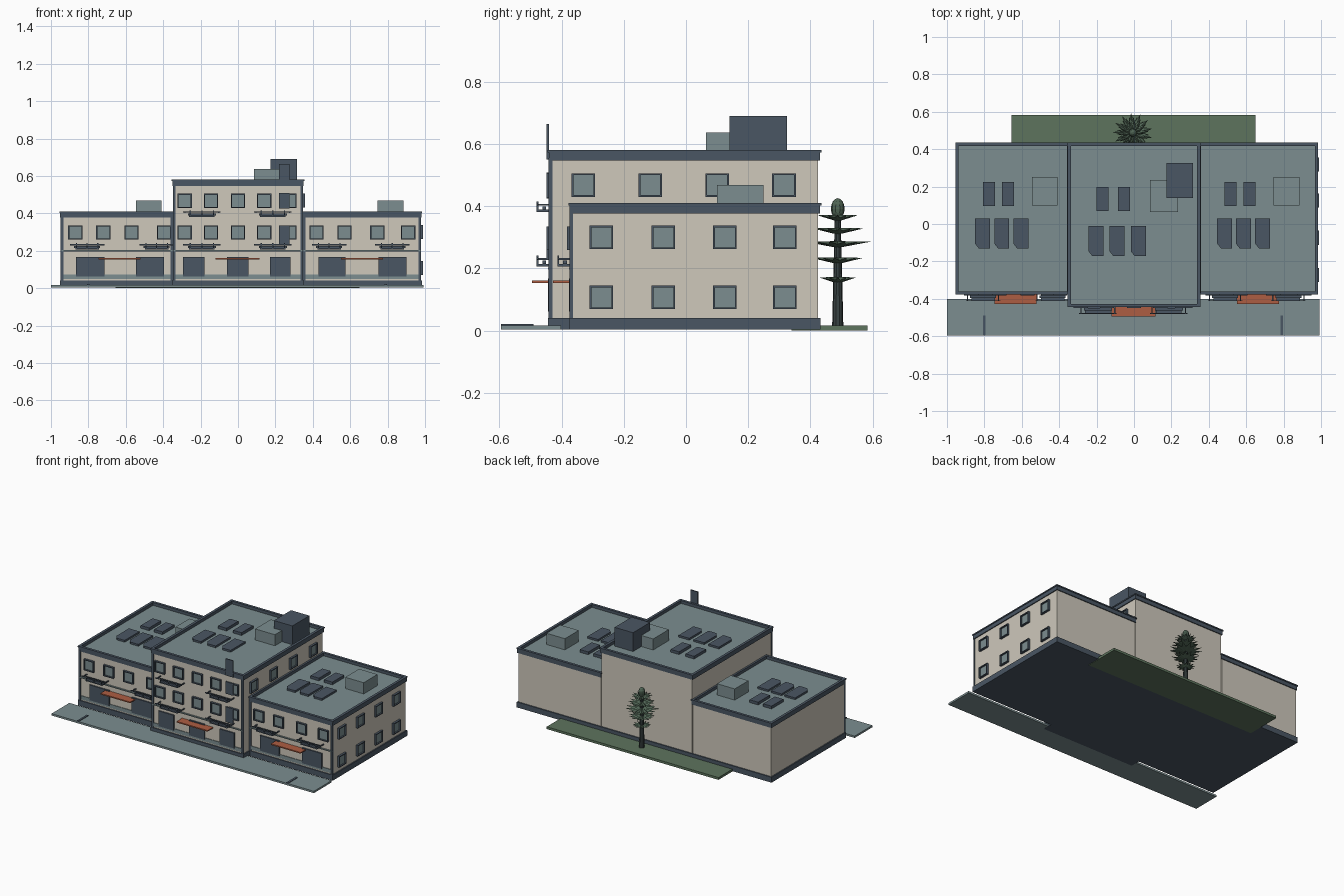
import bpy, bmesh, math
from mathutils import Matrix, Vector

if "Cube" in bpy.data.objects:
    bpy.data.objects.remove(bpy.data.objects["Cube"])


def mat(name, rgb):
    m = bpy.data.materials.new(name)
    m.diffuse_color = (*rgb, 1)
    m.use_nodes = True
    m.node_tree.nodes["Principled BSDF"].inputs["Base Color"].default_value = m.diffuse_color
    return m


WALL = mat("warm wall", (0.62, 0.58, 0.50))
TEAL = mat("grey teal", (0.20, 0.27, 0.28))
DARK = mat("dark slate", (0.068, 0.093, 0.125))
GRASS = mat("grass green", (0.11, 0.175, 0.11))
ORANGE = mat("awning orange", (0.42, 0.11, 0.055))
LEAF = mat("leaf green", (0.08, 0.13, 0.09))
BARK = mat("dark bark", (0.04, 0.055, 0.055))


def finish(name, bm, material):
    bmesh.ops.recalc_face_normals(bm, faces=bm.faces)
    me = bpy.data.meshes.new(name)
    bm.to_mesh(me)
    bm.free()
    me.materials.append(material)
    ob = bpy.data.objects.new(name, me)
    bpy.context.collection.objects.link(ob)
    return ob


def boxes(name, material, items):
    """One object from boxes given as (x0, x1, y0, y1, z0, z1)."""
    bm = bmesh.new()
    for x0, x1, y0, y1, z0, z1 in items:
        m = (Matrix.Translation(((x0 + x1) / 2, (y0 + y1) / 2, (z0 + z1) / 2))
             @ Matrix.Diagonal((x1 - x0, y1 - y0, z1 - z0, 1)))
        bmesh.ops.create_cube(bm, size=1, matrix=m)
    return finish(name, bm, material)


def ring(x0, x1, y0, y1, z0, z1, t):
    return [(x0, x1, y0, y0 + t, z0, z1), (x0, x1, y1 - t, y1, z0, z1),
            (x0, x0 + t, y0 + t, y1 - t, z0, z1), (x1 - t, x1, y0 + t, y1 - t, z0, z1)]


def windows(name, centres, plane, side):
    """Framed windows on a front (-y) wall or a right (+x) wall."""
    frame, glass = [], []
    h, t = 0.038, 0.006

    def put(lst, a0, a1, z0, z1, depth):
        if side:
            lst.append((plane - 0.003, plane + depth, a0, a1, z0, z1))
        else:
            lst.append((a0, a1, plane - depth, plane + 0.003, z0, z1))
    for a, z in centres:
        put(glass, a - h + t, a + h - t, z - h + t, z + h - t, 0.004)
        for s in (-1, 1):
            e = s * (h - t / 2)
            put(frame, a + e - t / 2, a + e + t / 2, z - h, z + h, 0.014)
            put(frame, a - h + t, a + h - t, z + e - t / 2, z + e + t / 2, 0.014)
    boxes(name + "_frames", DARK, frame)
    boxes(name + "_glass", TEAL, glass)


# Building blocks: x0, x1, y0, y1, wall top
blocks = {"left_wing": (-0.945, -0.35, -0.368, 0.425, 0.385),
          "centre": (-0.345, 0.345, -0.435, 0.425, 0.555),
          "right_wing": (0.35, 0.975, -0.368, 0.425, 0.385)}
for name, (x0, x1, y0, y1, h) in blocks.items():
    boxes(name + "_walls", WALL, [(x0, x1, y0, y1, 0.02, h)])
    boxes(name + "_roof", TEAL, [(x0, x1, y0, y1, h, h + 0.006)])
    boxes(name + "_plinth", DARK, [(x0 - .008, x1 + .008, y0 - .008, y1 + .008, 0.003, 0.04)])
    e, c = 0.006, 0.01
    boxes(name + "_parapet", DARK,
          ring(x0 - e, x1 + e, y0 - e, y1 + e, h - 0.008, h + 0.018, 0.014)
          + ring(x0 - c, x1 + c, y0 - c, y1 + c, h + 0.018, h + 0.026, 0.018))
    # Corner pilasters, base band and string course on the street side
    boxes(name + "_corners", DARK, [(x - .007, x + .007, y0 - .007, y0 + .005, 0.03, h)
                                    for x in (x0 + .004, x1 - .004)])
    boxes(name + "_base_band", TEAL, [(x0, x1, y0 - .004, y0 + .003, 0.048, 0.073)])
    boxes(name + "_string_course", TEAL, [(x0, x1, y0 - .009, y0 + .003, 0.196, 0.203)])

# Windows
windows("left_front", [(x, .297) for x in (-.87, -.72, -.57, -.395)], -.368, False)
windows("right_front", [(x, .297) for x in (.42, .57, .745, .91)], -.368, False)
windows("centre_front", [(x, z) for x in (-.285, -.145, 0, .14, .275) for z in (.297, .467)],
        -.435, False)
windows("right_side", [(y, z) for y in (-.272, -.073, .125, .318) for z in (.3, .107)], .975, True)
windows("centre_side", [(y, .468) for y in (-.33, -.115, .1, .315)], .345, True)

# Shopfront openings
shops = [(x0, x1, -.368) for x0, x1 in ((-.865, -.715), (-.545, -.395), (.43, .575), (.75, .90))]
shops += [(x0, x1, -.435) for x0, x1 in ((-.295, -.178), (-.06, .055), (.17, .282))]
boxes("shopfronts", DARK, [(a, b, y - .009, y + .003, .062, .167) for a, b, y in shops])

# Awnings
boxes("awnings", ORANGE, [(a, b, y - .06, y, .153, .161) for a, b, y in
                          ((-.745, -.52, -.368), (.55, .775, -.368), (-.12, .115, -.435))])


# Balconies: slab, flared top rail, posts and planters
def balcony(xc, yw, z, w):
    h = w / 2
    yf = yw - 0.045
    rail = [(xc - h * .68, xc + h * .68, yf + .002, yw, z + .003, z + .011),
            (xc - h, xc + h, yf, yf + .005, z + .026, z + .032),
            (xc - h * .75, xc + h * .75, yf + .018, yf + .03, z + .011, z + .022)]
    rail += [(xc + s * h * .62 - .003, xc + s * h * .62 + .003, yf, yf + .005, z + .003, z + .038)
             for s in (-1, 0, 1)]
    rail += [(xc + s * h * .9 - .003, xc + s * h * .9 + .003, yf, yw, z + .024, z + .03)
             for s in (-1, 1)]
    return rail


parts = []
for xc in (-.807, -.435, .487, .825):
    parts += balcony(xc, -.368, .203, .185)
for xc in (-.193, .186):
    for z in (.203, .378):
        parts += balcony(xc, -.435, z, .2)
boxes("balconies", DARK, parts)

# Vertical blade panel, showing at each storey and above the roof
boxes("blade_panel", DARK, [(.22, .275, -.449, -.441, a, b)
                            for a, b in ((.23, .335), (.425, .508), (.55, .665))])

# Roof plant
boxes("roof_units", TEAL, [(-.545, -.41, .1, .25, .385, .468), (.745, .885, .1, .25, .385, .468),
                           (.085, .235, .065, .235, .555, .637)])
boxes("stair_head", DARK, [(.175, .315, .14, .325, .555, .69)])
boxes("skylights", DARK, [(x, x + .064, y, y + .128, z, z + .022) for x, y, z in
                          ((-.807, .097, .388), (-.705, .097, .388), (.483, .097, .388),
                           (.585, .097, .388), (-.2, .07, .558), (-.086, .07, .558))])

# Solar panels with one clipped corner
bm = bmesh.new()
outline = ((.02, 0), (.08, 0), (.08, .16), (0, .16), (0, .025))
for x, y, z in [(x, -.13, .388) for x in (-.85, -.747, -.645, .445, .545, .648)] + \
               [(x, -.172, .558) for x in (-.242, -.13, -.016)]:
    f = bm.faces.new([bm.verts.new((x + a, y + b, z)) for a, b in outline])
    up = bmesh.ops.extrude_face_region(bm, geom=[f])["geom"]
    bmesh.ops.translate(bm, vec=(0, 0, .016),
                        verts=[v for v in up if isinstance(v, bmesh.types.BMVert)])
finish("solar_panels", bm, DARK)

# Ground pieces
boxes("pavement", TEAL, [(-1, .993, -.595, -.402, .004, .017)])
boxes("pavement_markers", DARK, [(x - .007, x + .007, -.595, -.49, .015, .021) for x in (-.8, .79)])
boxes("lawn", GRASS, [(-.655, .65, .34, .583, 0, .016)])

# Tree: tapered trunk, star shaped tiers and a rounded tip
tx, ty = -.006, .488
bm = bmesh.new()
bmesh.ops.create_cone(bm, cap_ends=True, segments=10, radius1=.018, radius2=.009, depth=.37,
                      matrix=Matrix.Translation((tx, ty, .2)))
finish("tree_trunk", bm, BARK)

bm = bmesh.new()
tiers = ((.167, .06), (.23, .085), (.282, .106), (.325, .085), (.367, .066))
for k, (z, r) in enumerate(tiers):
    n = 13
    top = bm.verts.new((tx, ty, z + .006))
    low = bm.verts.new((tx, ty, z - .016))
    rim = []
    for i in range(2 * n):
        a = math.pi * i / n + k * .35
        q = r if i % 2 == 0 else r * .55
        rim.append(bm.verts.new((tx + q * math.cos(a), ty + q * math.sin(a),
                                 z + (.004 if i % 2 == 0 else -.004))))
    for i in range(2 * n):
        j = (i + 1) % (2 * n)
        bm.faces.new((top, rim[i], rim[j]))
        bm.faces.new((low, rim[j], rim[i]))
finish("tree_branches", bm, LEAF)

bm = bmesh.new()
bmesh.ops.create_uvsphere(bm, u_segments=10, v_segments=8, radius=1,
                          matrix=Matrix.Translation((tx, ty, .392)) @ Matrix.Diagonal((.022, .022, .034, 1)))
finish("tree_tip", bm, LEAF)
